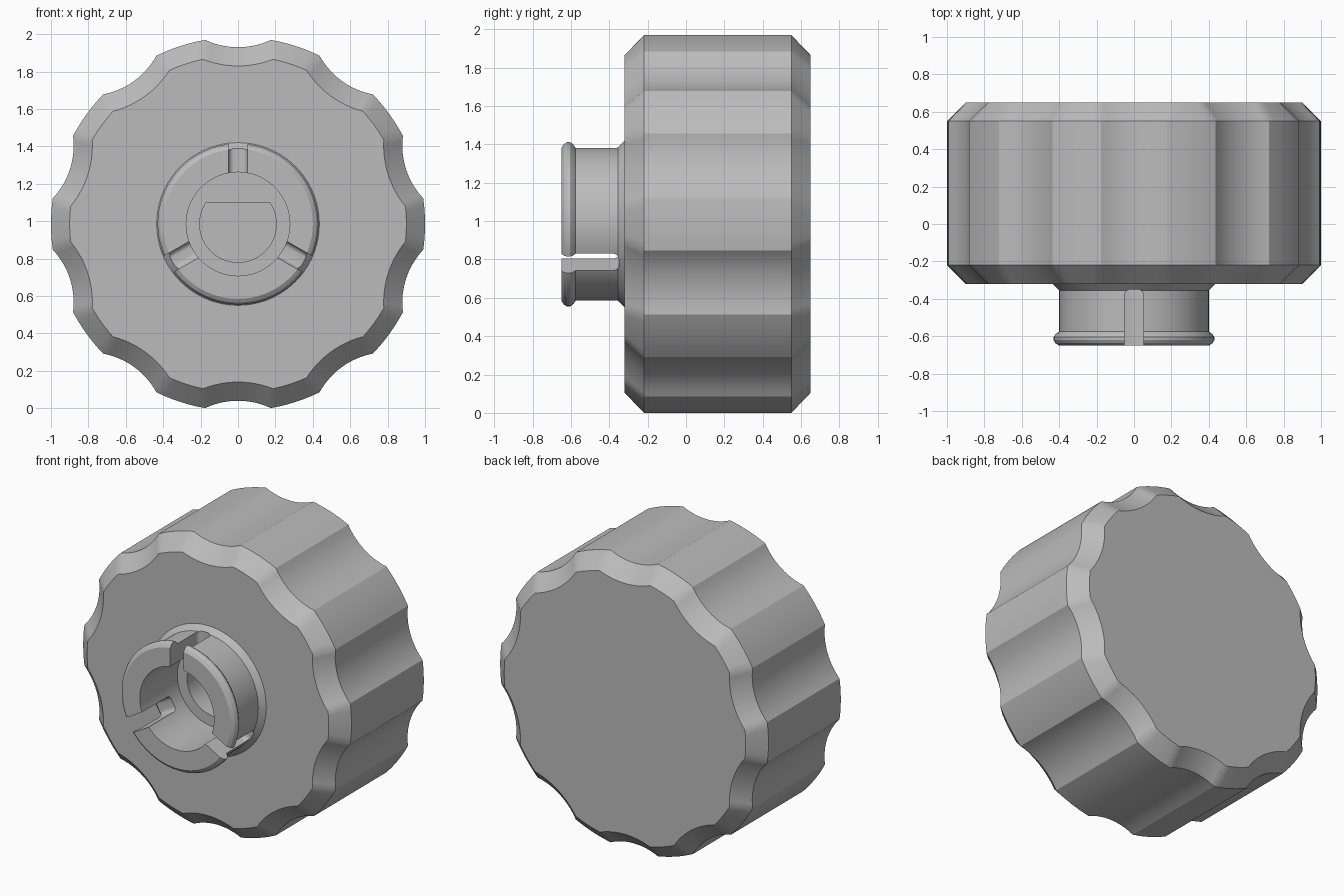
import bpy, bmesh
from math import sin, cos, acos, asin, pi, radians
from mathutils import Matrix, Vector

cube = bpy.data.objects.get("Cube")
if cube:
    bpy.data.objects.remove(cube, do_unlink=True)

CZ = 0.985          # height of the knob axis
FLUTES = 10

grey = bpy.data.materials.new("plain grey")
grey.use_nodes = True
grey.diffuse_color = (0.5, 0.5, 0.5, 1)
grey.node_tree.nodes["Principled BSDF"].inputs["Base Color"].default_value = (0.5, 0.5, 0.5, 1)


def loft(name, rings):
    """Closed solid through equal-length rings of points, capped at both ends."""
    bm = bmesh.new()
    loops = [[bm.verts.new(p) for p in ring] for ring in rings]
    for a, b in zip(loops, loops[1:]):
        for i in range(len(a)):
            j = (i + 1) % len(a)
            bm.faces.new((a[i], a[j], b[j], b[i]))
    bm.faces.new(loops[0])
    bm.faces.new(loops[-1])
    bmesh.ops.recalc_face_normals(bm, faces=bm.faces)
    mesh = bpy.data.meshes.new(name)
    bm.to_mesh(mesh)
    bm.free()
    mesh.materials.append(grey)
    obj = bpy.data.objects.new(name, mesh)
    bpy.context.collection.objects.link(obj)
    return obj


def polar(r, a, y):
    return Vector((r * cos(a), y, CZ + r * sin(a)))


def circle(r, y, n=72):
    return [polar(r, 2 * pi * i / n, y) for i in range(n)]


def fluted(inset, y):
    """Round outline with concave finger grooves, offset inwards."""
    land, groove, dist = 1 - inset, 0.412 + inset, 1.357
    half = acos((land**2 + dist**2 - groove**2) / (2 * land * dist))
    swing = asin(land * sin(half) / groove)
    pts = []
    for k in range(FLUTES):
        mid = pi / 2 + 2 * pi * k / FLUTES
        centre = polar(dist, mid, y)
        for i in range(13):
            t = mid + pi + swing * (1 - i / 6)
            pts.append(centre + Vector((groove * cos(t), 0, groove * sin(t))))
        gap = 2 * pi / FLUTES - 2 * half
        pts += [polar(land, mid + half + gap * i / 6, y) for i in range(1, 6)]
    return pts


def combine(target, tool, operation):
    mod = target.modifiers.new("cut", 'BOOLEAN')
    mod.operation, mod.solver, mod.object = operation, 'EXACT', tool
    bpy.context.view_layer.objects.active = target
    bpy.ops.object.modifier_apply(modifier=mod.name)
    bpy.data.objects.remove(tool, do_unlink=True)


# Grip with chamfered front and back rims
knob = loft("knob", [fluted(i, y) for i, y in
                     ((0.1, -0.32), (0, -0.22), (0, 0.55), (0.1, 0.65))])

# Snap-in collar with lip and flared root
collar = loft("collar", [circle(r, y) for r, y in
                         ((0.40, -0.65), (0.42, -0.637), (0.43, -0.62), (0.43, -0.605),
                          (0.42, -0.59), (0.40, -0.575), (0.40, -0.355),
                          (0.435, -0.32), (0.435, -0.2))])
combine(knob, collar, 'UNION')

# Round bore, then the shaft socket with one flat side
combine(knob, loft("bore", [circle(0.277, -0.8), circle(0.277, -0.25)]), 'DIFFERENCE')
start = asin(0.115 / 0.205)
arc = [pi - start + (pi + 2 * start) * i / 48 for i in range(49)]
socket = loft("socket", [[polar(0.205, a, y) for a in arc] for y in (-0.4, 0.25)])
combine(knob, socket, 'DIFFERENCE')

# Three slots with rounded floors split the collar
for k in range(3):
    outline = [(-0.05, -0.8), (0.05, -0.8)]
    for side in (0, 1):
        for i in range(7):
            t = pi / 2 * (side + i / 6)
            outline.append(((0.02, -0.02)[side] + 0.03 * cos(t), -0.38 + 0.03 * sin(t)))
    turn = Matrix.Rotation(radians(120 * k), 4, 'Y')
    up = Vector((0, 0, CZ))
    slot = loft("slot", [[turn @ Vector((x, y, z)) + up for x, y in outline]
                         for z in (0.2, 0.6)])
    combine(knob, slot, 'DIFFERENCE')

# Smooth curves, crisp edges
bpy.ops.object.select_all(action='DESELECT')
knob.select_set(True)
bpy.context.view_layer.objects.active = knob
bpy.ops.object.shade_smooth_by_angle(angle=radians(24))
